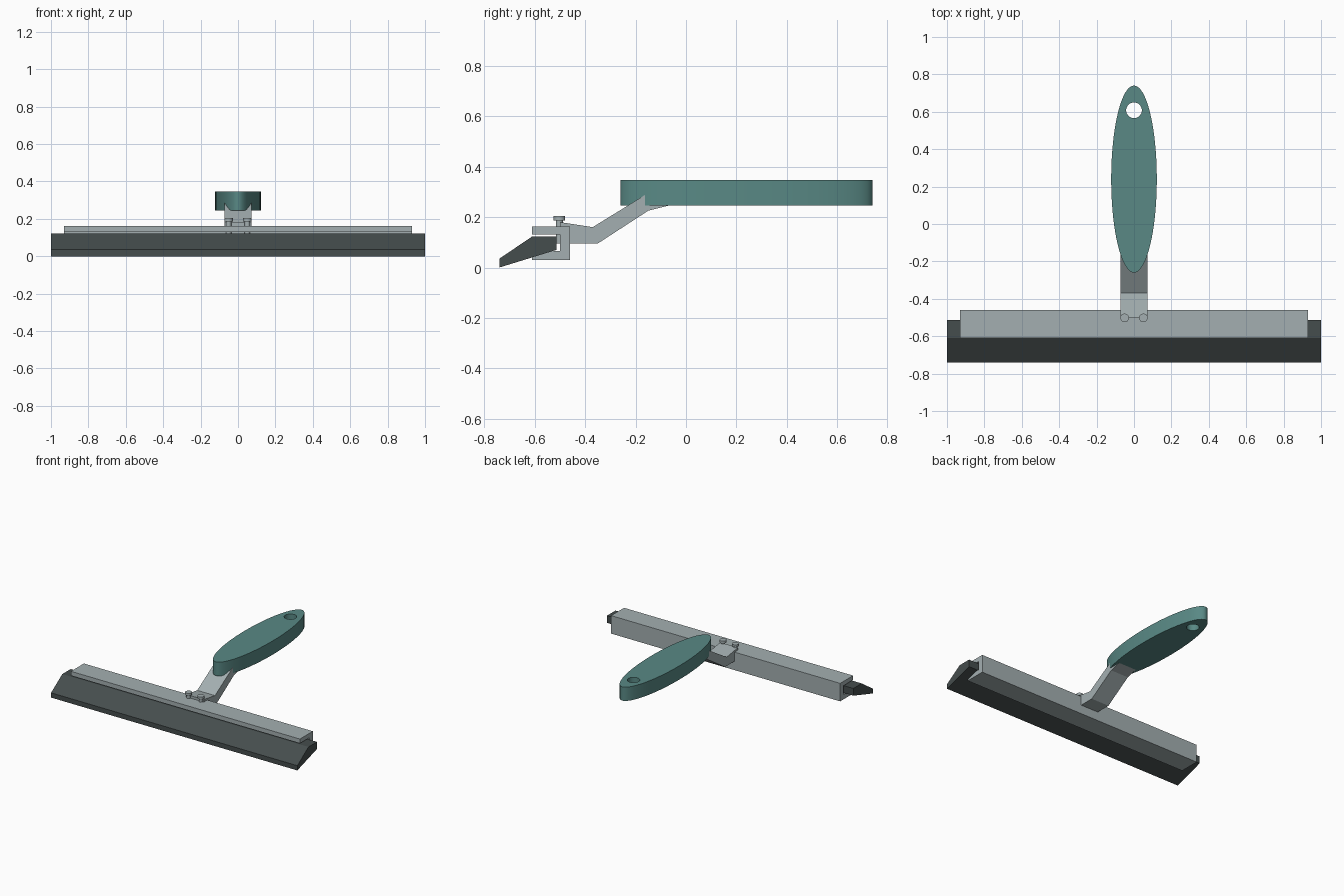
import bpy, bmesh, math

if "Cube" in bpy.data.objects:
    bpy.data.objects.remove(bpy.data.objects["Cube"])


def material(name, rgb):
    m = bpy.data.materials.new(name)
    m.diffuse_color = (*rgb, 1)
    m.use_nodes = True
    m.node_tree.nodes["Principled BSDF"].inputs["Base Color"].default_value = m.diffuse_color
    return m


def bar(name, profile, half_width, mat=None):
    """Extrude a (y, z) profile symmetrically along x."""
    bm = bmesh.new()
    face = bm.faces.new([bm.verts.new((-half_width, y, z)) for y, z in profile])
    ext = bmesh.ops.extrude_face_region(bm, geom=[face])
    verts = [v for v in ext["geom"] if isinstance(v, bmesh.types.BMVert)]
    bmesh.ops.translate(bm, verts=verts, vec=(2 * half_width, 0, 0))
    bmesh.ops.recalc_face_normals(bm, faces=bm.faces)
    me = bpy.data.meshes.new(name)
    bm.to_mesh(me)
    bm.free()
    ob = bpy.data.objects.new(name, me)
    bpy.context.collection.objects.link(ob)
    if mat:
        me.materials.append(mat)
    return ob


def cylinder(name, x, y, z0, z1, r):
    bpy.ops.mesh.primitive_cylinder_add(vertices=32, radius=r, depth=z1 - z0,
                                        location=(x, y, (z0 + z1) / 2))
    bpy.context.object.name = name
    bpy.ops.object.shade_smooth_by_angle()


def ring(curve, cy, rx, ry, n):
    """Closed elliptical outline centred on x = 0."""
    s = curve.splines.new('POLY')
    s.points.add(n - 1)
    s.use_cyclic_u = True
    for i, p in enumerate(s.points):
        a = math.tau * i / n
        p.co = (rx * math.cos(a), cy + ry * math.sin(a), 0, 1)


teal = material("teal_plastic", (0.1, 0.25, 0.235))
rubber = material("dark_rubber", (0.06, 0.075, 0.075))
metal = material("metal", (0.37, 0.43, 0.44))

# Rubber blade
bar("blade", [(-0.74, 0), (-0.74, 0.035), (-0.61, 0.123), (-0.513, 0.123),
              (-0.513, 0.07)], 1.0, rubber)

# C-shaped channel gripping the blade, open to the front
bar("channel", [(-0.61, 0.03), (-0.46, 0.03), (-0.46, 0.162), (-0.61, 0.162),
                (-0.61, 0.13), (-0.5, 0.13), (-0.5, 0.065), (-0.61, 0.065)],
    0.93, metal)

# Bent neck running up into the handle
bar("neck", [(-0.5, 0.095), (-0.35, 0.095), (-0.15, 0.225), (-0.07, 0.245),
             (0.05, 0.265), (0.05, 0.325), (-0.11, 0.32), (-0.37, 0.16),
             (-0.5, 0.18)], 0.072, metal)

# Screws fixing the neck to the channel
for x in (-0.05, 0.05):
    cylinder("screw_shaft", x, -0.502, 0.095, 0.19, 0.014)
    bpy.context.object.data.materials.append(metal)
    cylinder("screw_head", x, -0.502, 0.187, 0.204, 0.023)
    bpy.context.object.data.materials.append(metal)

# Elliptical handle with hanging hole
cu = bpy.data.curves.new("handle", 'CURVE')
cu.dimensions = '2D'
cu.fill_mode = 'BOTH'
cu.extrude = 0.0505
ring(cu, 0.24, 0.122, 0.5, 64)
ring(cu, 0.608, 0.042, 0.042, 32)
handle = bpy.data.objects.new("handle", cu)
bpy.context.collection.objects.link(handle)
handle.location.z = 0.296
bpy.ops.object.select_all(action='DESELECT')
handle.select_set(True)
bpy.context.view_layer.objects.active = handle
bpy.ops.object.convert(target='MESH')
handle = bpy.context.object
bm = bmesh.new()
bm.from_mesh(handle.data)
bmesh.ops.remove_doubles(bm, verts=bm.verts, dist=0.0005)
bmesh.ops.recalc_face_normals(bm, faces=bm.faces)
bm.to_mesh(handle.data)
bm.free()
handle.data.materials.clear()
handle.data.materials.append(teal)
bpy.ops.object.shade_smooth_by_angle()
